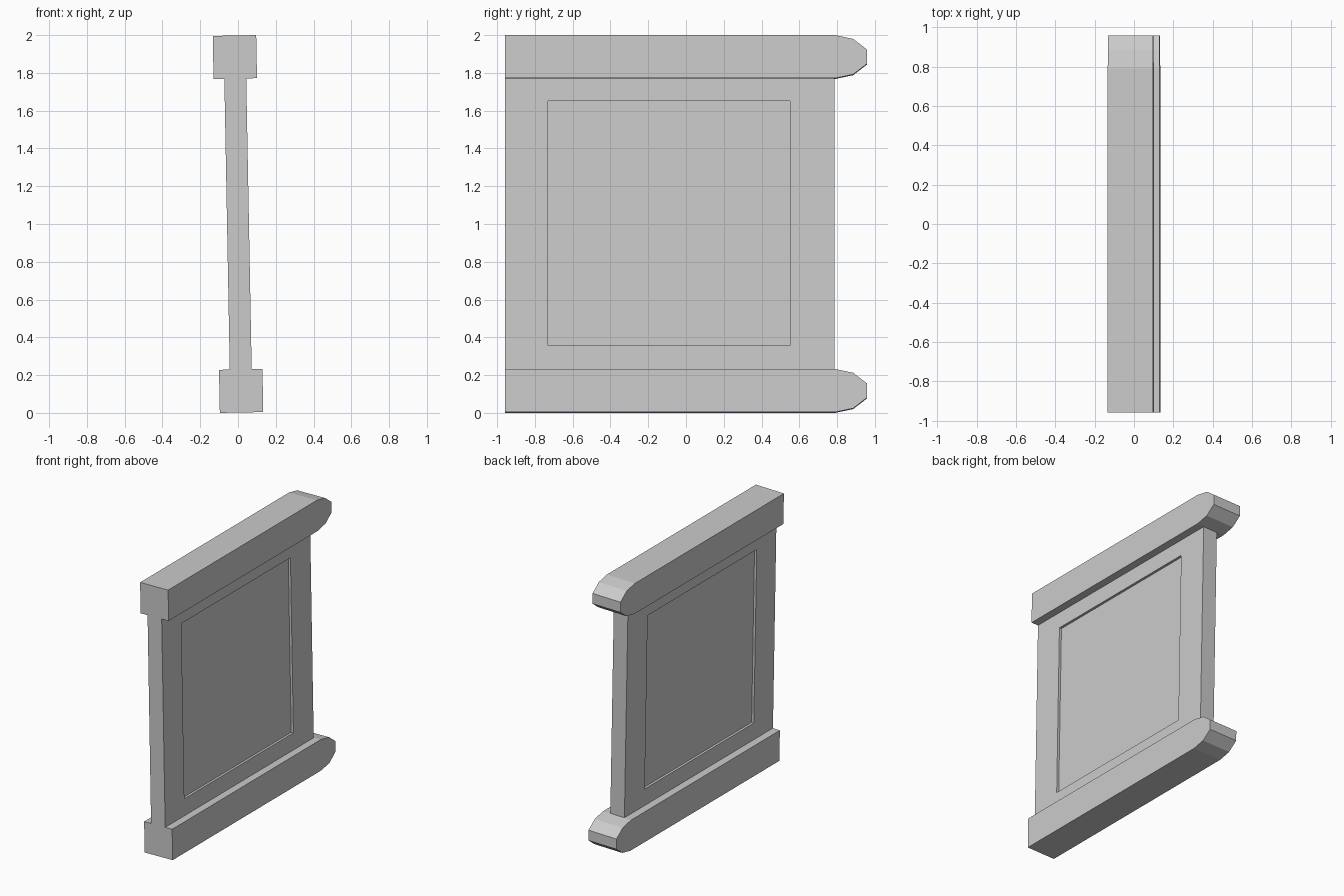
import bpy, bmesh, math
from mathutils import Matrix, Vector

if "Cube" in bpy.data.objects:
    bpy.data.objects.remove(bpy.data.objects["Cube"])

TILT = Matrix.Translation((0, 0, 1.0)) @ Matrix.Rotation(-math.radians(1.07), 4, 'Y')

grey = bpy.data.materials.new("plain grey")
grey.diffuse_color = (0.6, 0.6, 0.6, 1)
grey.use_nodes = True
grey.node_tree.nodes["Principled BSDF"].inputs["Base Color"].default_value = grey.diffuse_color


def finish(name, bm):
    """Lean the part with the whole frame and add it to the scene."""
    bmesh.ops.recalc_face_normals(bm, faces=bm.faces)
    bm.transform(TILT)
    mesh = bpy.data.meshes.new(name)
    bm.to_mesh(mesh)
    bm.free()
    mesh.materials.append(grey)
    bpy.context.collection.objects.link(bpy.data.objects.new(name, mesh))


def rail(name, zc):
    """Square bar with a chamfered nose at the back end."""
    half = [(-0.958, 0.114), (0.79, 0.114), (0.885, 0.094), (0.958, 0.038)]
    outline = half + [(y, -z) for y, z in reversed(half)]
    bm = bmesh.new()
    face = bm.faces.new([bm.verts.new((-0.115, y, zc + z)) for y, z in outline])
    ext = bmesh.ops.extrude_face_region(bm, geom=[face])
    bmesh.ops.translate(bm, vec=(0.23, 0, 0),
                        verts=[v for v in ext["geom"] if isinstance(v, bmesh.types.BMVert)])
    finish(name, bm)


def panel(name):
    """Slab with a shallow rectangular recess on both broad sides."""
    y0, y1, z0, z1 = -0.958, 0.785, -0.77, 0.77
    bm = bmesh.new()

    def ring(x, a, b, c, d):
        return [bm.verts.new((x, y, z)) for y, z in ((a, c), (b, c), (b, d), (a, d))]

    def bridge(r, s):
        for i in range(4):
            j = (i + 1) % 4
            bm.faces.new((r[i], r[j], s[j], s[i]))

    outer = []
    for side in (-1, 1):
        rim = ring(side * 0.058, y0, y1, z0, z1)
        lip = ring(side * 0.058, -0.73, 0.55, -0.645, 0.65)
        floor = ring(side * 0.040, -0.73, 0.55, -0.645, 0.65)
        bridge(rim, lip)
        bridge(lip, floor)
        bm.faces.new(floor)
        outer.append(rim)
    bridge(*outer)
    finish(name, bm)


rail("bottom_rail", -0.884)
rail("top_rail", 0.884)
panel("recessed_panel")
